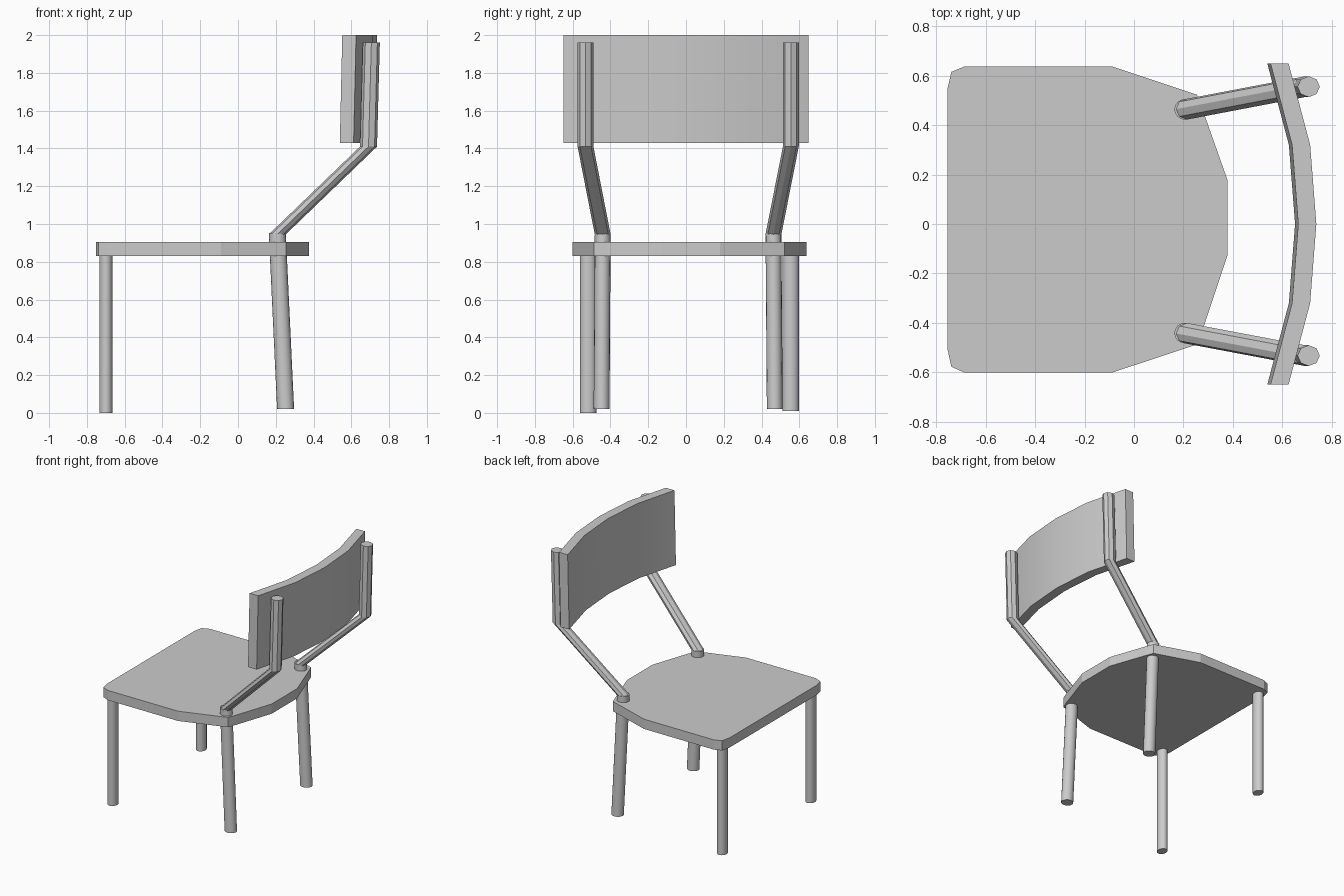
import bpy, bmesh
from math import sin, cos, pi

if "Cube" in bpy.data.objects:
    bpy.data.objects.remove(bpy.data.objects["Cube"])


def make(name, rings, smooth=0):
    """Skin a stack of matching closed rings and cap both ends."""
    bm = bmesh.new()
    loops = [[bm.verts.new(p) for p in ring] for ring in rings]
    n = len(loops[0])
    for a, b in zip(loops, loops[1:]):
        for i in range(n):
            j = (i + 1) % n
            bm.faces.new((a[i], a[j], b[j], b[i]))
    bm.faces.new(loops[0][::-1])
    bm.faces.new(loops[-1])
    bmesh.ops.recalc_face_normals(bm, faces=bm.faces)
    mesh = bpy.data.meshes.new(name)
    bm.to_mesh(mesh)
    bm.free()
    ob = bpy.data.objects.new(name, mesh)
    bpy.context.collection.objects.link(ob)
    if smooth:
        bpy.ops.object.select_all(action='DESELECT')
        bpy.context.view_layer.objects.active = ob
        ob.select_set(True)
        bpy.ops.object.shade_smooth_by_angle(angle=smooth)
    return ob


def tube(name, path, rx, ry, sides, smooth=0):
    """Tube whose cross-sections all stay horizontal."""
    angles = [2 * pi * i / sides for i in range(sides)]
    make(name, [[(x + rx * cos(a), y + ry * sin(a), z) for a in angles]
                for x, y, z in path], smooth)


# Seat: flat slab with a bowed rear edge and clipped front corners
outline = [(-0.753, 0.55), (-0.738, 0.615), (-0.685, 0.637), (-0.09, 0.637),
           (0.255, 0.522), (0.28, 0.455), (0.377, 0.18), (0.377, -0.13),
           (0.28, -0.42), (0.255, -0.487), (-0.09, -0.601), (-0.685, -0.601),
           (-0.738, -0.577), (-0.753, -0.51)]
make("seat", [[(x, y, z) for x, y in outline] for z in (0.83, 0.905)])

# Per side: front leg y, its foot height, rear leg y (foot, top), post y
sides = {"left": (0.554, 0.01, 0.470, 0.463, 0.555),
         "right": (-0.518, 0.0, -0.447, -0.441, -0.532)}
for side, (fy, fz, ry0, ry1, py) in sides.items():
    # Straight front leg
    tube(f"front_leg_{side}", [(-0.699, fy, fz), (-0.699, fy, 0.83)],
         0.035, 0.043, 16, 0.6)
    # Slightly raked rear leg passing through the seat
    tube(f"rear_leg_{side}", [(0.252, ry0, 0.02), (0.208, ry1, 0.952)],
         0.045, 0.042, 16, 0.6)
    # Bent octagonal back post
    tube(f"back_post_{side}", [(0.208, ry1, 0.945), (0.691, py, 1.41),
                               (0.706, py, 1.96)], 0.045, 0.042, 8)

# Backrest: curved panel leaning slightly backwards
curve = [(0.625, -0.648), (0.712, -0.32), (0.737, 0.0),
         (0.712, 0.32), (0.625, 0.648)]
front = [(x - 0.073, y) for x, y in reversed(curve)]
make("backrest", [[(x + dx, y, z) for x, y in curve + front]
                  for z, dx in ((1.43, -0.013), (2.0, 0.0))], 0.6)
